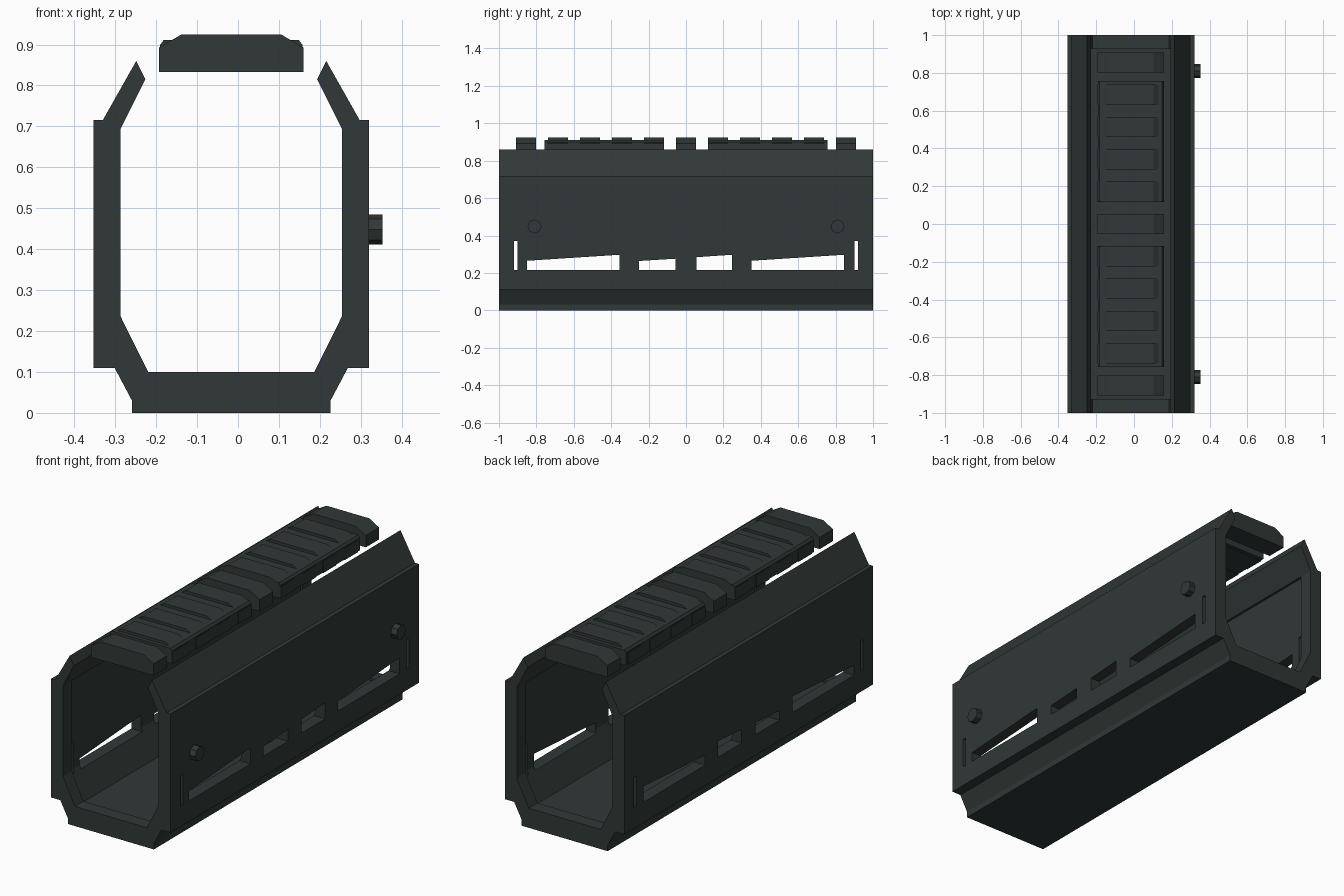
import bpy, bmesh, math
from mathutils import Vector

if "Cube" in bpy.data.objects:
    bpy.data.objects.remove(bpy.data.objects["Cube"])

CX = -0.0165  # the shell sits slightly left because bolts stick out on the right

mat = bpy.data.materials.new("dark green grey")
mat.diffuse_color = (0.030, 0.040, 0.038, 1)
mat.use_nodes = True
mat.node_tree.nodes["Principled BSDF"].inputs["Base Color"].default_value = mat.diffuse_color


def prism(bm, pts, a, b, axis):
    """Extrude a 2D outline: axis 'y' takes (x, z) points, axis 'x' takes (y, z) points."""
    def place(p, t):
        return (p[0] + CX, t, p[1]) if axis == 'y' else (t, p[0], p[1])
    lo = [bm.verts.new(place(p, a)) for p in pts]
    hi = [bm.verts.new(place(p, b)) for p in pts]
    bm.faces.new(lo)
    bm.faces.new(hi[::-1])
    n = len(pts)
    for i in range(n):
        bm.faces.new((lo[i], hi[i], hi[(i + 1) % n], lo[(i + 1) % n]))


def make(name, prisms):
    bm = bmesh.new()
    for args in prisms:
        prism(bm, *args)
    bmesh.ops.recalc_face_normals(bm, faces=bm.faces[:])
    me = bpy.data.meshes.new(name)
    bm.to_mesh(me)
    bm.free()
    me.materials.append(mat)
    ob = bpy.data.objects.new(name, me)
    bpy.context.collection.objects.link(ob)
    return ob


def mirrored(half):
    """Close a right-half outline with its left mirror image."""
    return half + [(-x, z) for x, z in reversed(half)]


def cut(target, cutter):
    mod = target.modifiers.new("cut", 'BOOLEAN')
    mod.operation = 'DIFFERENCE'
    mod.solver = 'EXACT'
    mod.object = cutter
    bpy.context.view_layer.objects.active = target
    bpy.ops.object.modifier_apply(modifier=mod.name)
    bpy.data.objects.remove(cutter)


# Open-topped shell
outer = [(0.2425, 0), (0.2425, 0.03), (0.285, 0.11), (0.336, 0.11), (0.336, 0.715),
         (0.314, 0.715), (0.232, 0.86)]
inner = [(0.21, 0.815), (0.27, 0.695), (0.27, 0.235), (0.203, 0.10)]
shell = make("handguard_shell", [(mirrored(outer + inner), -1, 1, 'y')])

# Shallow recess inside, leaving a lip at both ends
recess = mirrored([(0.213, 0.088), (0.282, 0.232), (0.282, 0.695)])
cut(shell, make("recess_cutter", [(recess, -0.93, 0.93, 'y')]))

# Side slots: (start, end, top at start, top at end), open through both walls
slots = [(-0.85, -0.355, 0.265, 0.297), (-0.25, -0.055, 0.264, 0.276),
         (0.055, 0.245, 0.284, 0.297), (0.35, 0.845, 0.265, 0.297),
         (-0.92, -0.90, 0.37, 0.37), (0.90, 0.92, 0.37, 0.37)]
cut(shell, make("slot_cutter", [([(a, 0.215), (b, 0.215), (b, tb), (a, ta)], -1, 1, 'x')
                                for a, b, ta, tb in slots]))

# Top rail: eleven evenly spaced teeth
tooth = mirrored([(0.176, 0.833), (0.176, 0.893), (0.121, 0.925)])
make("rail_teeth", [(tooth, i * 0.171 - 0.0535, i * 0.171 + 0.0535, 'y')
                    for i in range(-5, 6)])

# Two covers filling the gaps between teeth
cover = mirrored([(0.174, 0.835), (0.174, 0.899), (0.165, 0.911)])
for name, a, b in (("front_rail_cover", -0.757, -0.118), ("rear_rail_cover", 0.118, 0.757)):
    make(name, [(cover, a, b, 'y')])

# Bolt heads on the right side
for name, y in (("front_bolt", -0.81), ("rear_bolt", 0.81)):
    ring = [(y + 0.037 * math.cos(k * math.tau / 8), 0.448 + 0.037 * math.sin(k * math.tau / 8))
            for k in range(8)]
    make(name, [(ring, 0.31, 0.3525, 'x')])
